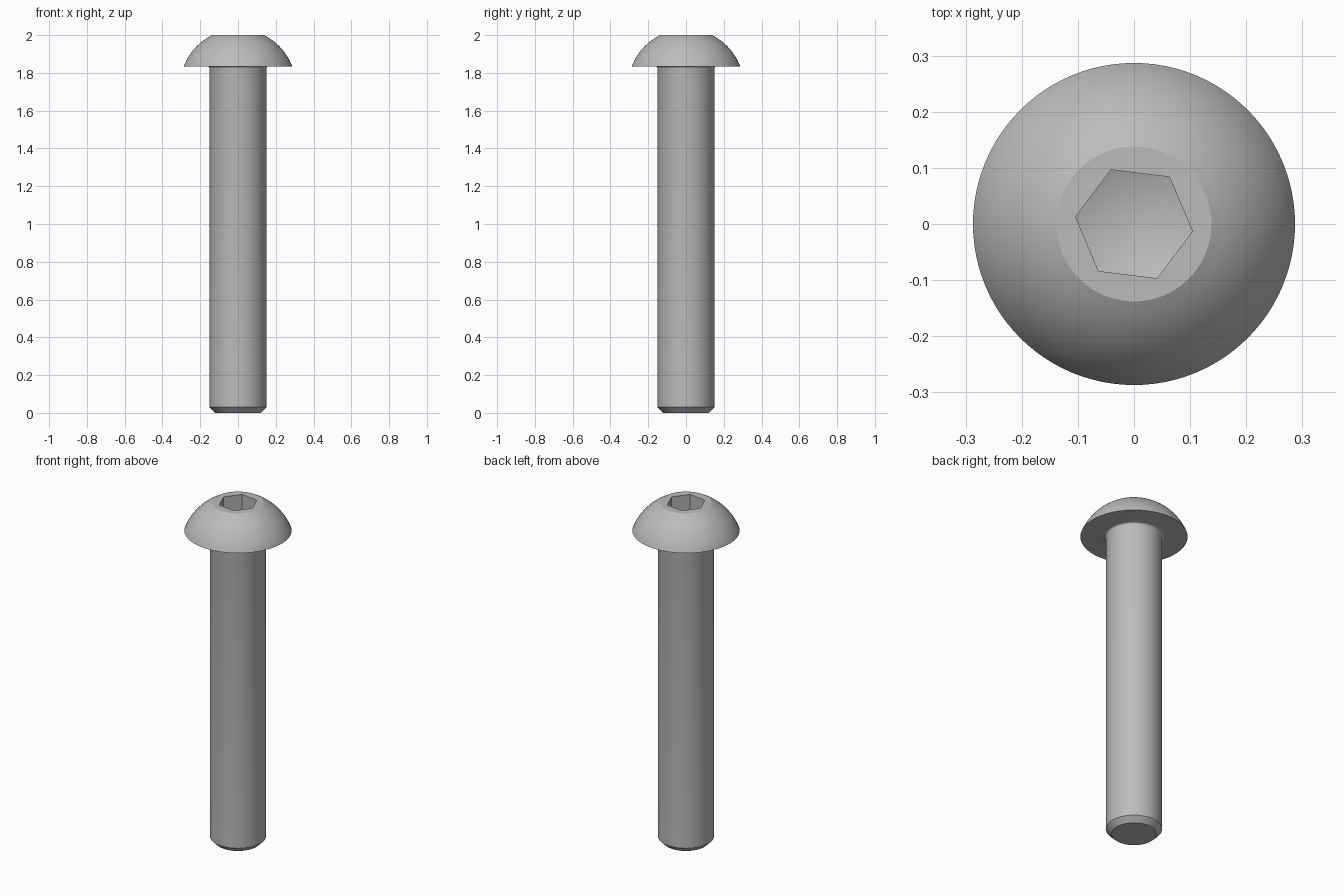
import bpy, bmesh, math

SEGMENTS = 96

if "Cube" in bpy.data.objects:
    bpy.data.objects.remove(bpy.data.objects["Cube"], do_unlink=True)

# Plain steel
steel = bpy.data.materials.new("grey_steel")
steel.use_nodes = True
steel.diffuse_color = (0.5, 0.5, 0.5, 1)
steel.node_tree.nodes["Principled BSDF"].inputs["Base Color"].default_value = (0.5, 0.5, 0.5, 1)


def arc(cx, cz, r, start, end, steps):
    """Points (radius, height) along an arc, angles in radians."""
    angles = [start + (end - start) * i / steps for i in range(steps + 1)]
    return [(cx + r * math.cos(a), cz + r * math.sin(a)) for a in angles]


def lathe(name, profile, sides, turn=0.0):
    """Closed solid from a (radius, height) profile; ends on the axis become poles."""
    bm = bmesh.new()
    rings = []
    for r, z in profile:
        if r == 0:
            rings.append([bm.verts.new((0, 0, z))] * sides)
            continue
        angles = [turn + math.tau * i / sides for i in range(sides)]
        rings.append([bm.verts.new((r * math.cos(a), r * math.sin(a), z)) for a in angles])
    for low, high in zip(rings, rings[1:]):
        for i in range(sides):
            j = (i + 1) % sides
            bm.faces.new(dict.fromkeys((low[i], low[j], high[j], high[i])))
    # Flat caps where the profile stops short of the axis
    for ring, (r, _) in ((rings[0], profile[0]), (rings[-1], profile[-1])):
        if r > 0:
            bm.faces.new(ring)
    bmesh.ops.recalc_face_normals(bm, faces=bm.faces)
    mesh = bpy.data.meshes.new(name)
    bm.to_mesh(mesh)
    bm.free()
    mesh.materials.append(steel)
    obj = bpy.data.objects.new(name, mesh)
    bpy.context.collection.objects.link(obj)
    return obj


# Chamfered tip and shank, fillet under the head, then the domed head
shank_r, head_r, top_r = 0.15, 0.287, 0.138
head_z, dome_z, fillet = 1.835, 1.725, 0.012
dome_r = math.hypot(head_r, head_z - dome_z)
profile = [(0.12, 0), (shank_r, 0.03)]
profile += arc(shank_r + fillet, head_z - fillet, fillet, math.pi, math.pi / 2, 4)
profile += arc(0, dome_z, dome_r, math.asin((head_z - dome_z) / dome_r),
               math.acos(top_r / dome_r), 14)
profile[-1] = (top_r, 2.0)
screw = lathe("button_head_screw", profile, SEGMENTS)

# Hexagonal drive socket with a pointed floor
cutter = lathe("socket_cutter", [(0, 1.865), (0.105, 1.905), (0.105, 2.1)], 6, math.radians(-7))
cutter.hide_render = True
cut = screw.modifiers.new("hex_socket", 'BOOLEAN')
cut.operation, cut.solver, cut.object = 'DIFFERENCE', 'EXACT', cutter

bpy.context.view_layer.objects.active = screw
cutter.select_set(False)
screw.select_set(True)
bpy.ops.object.modifier_apply(modifier=cut.name)
bpy.data.objects.remove(cutter, do_unlink=True)
bpy.ops.object.shade_smooth_by_angle(angle=math.radians(25))
